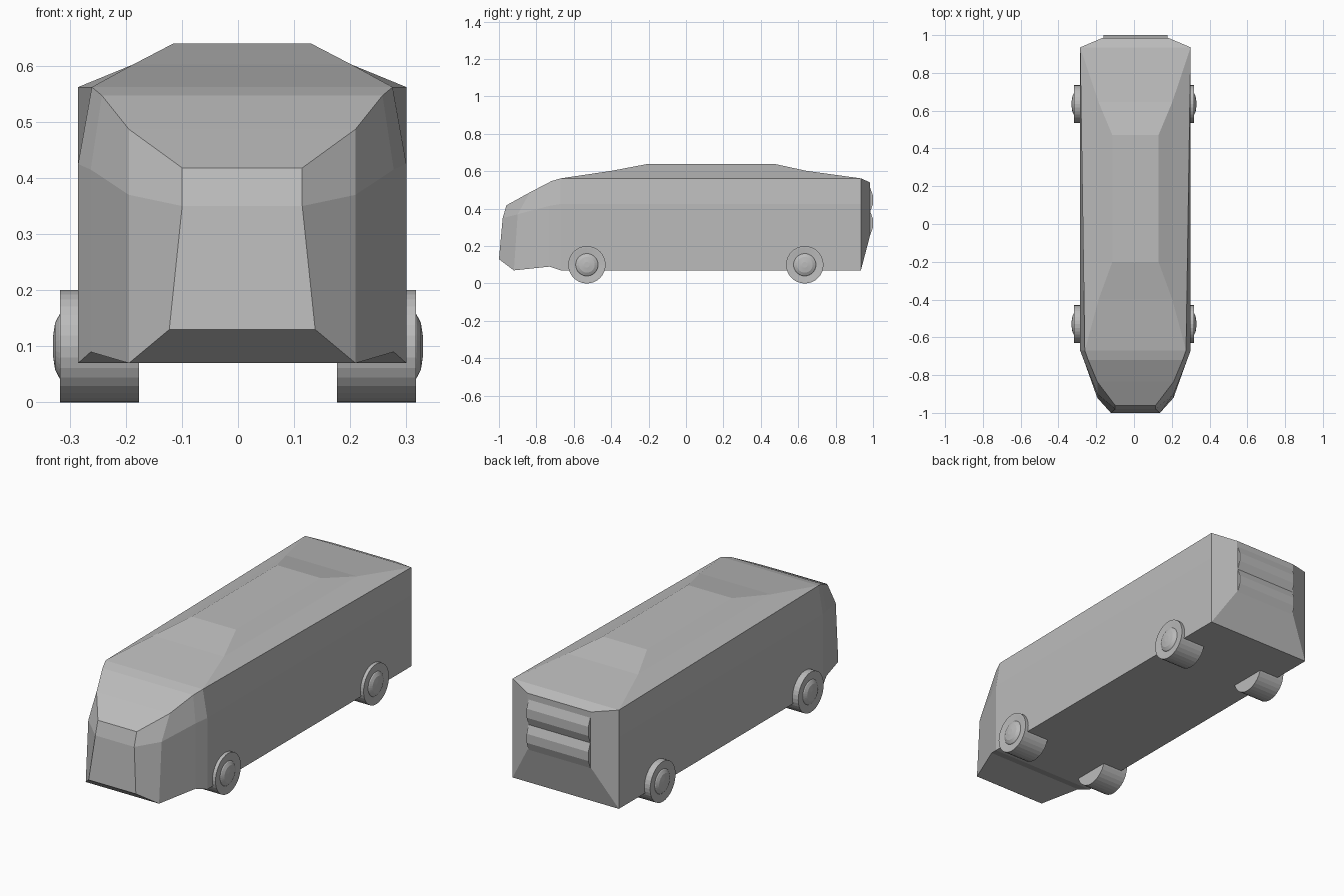
import bpy, bmesh, math

if "Cube" in bpy.data.objects:
    bpy.data.objects.remove(bpy.data.objects["Cube"])

grey = bpy.data.materials.new("body grey")
grey.diffuse_color = (0.5, 0.5, 0.5, 1)
grey.use_nodes = True
grey.node_tree.nodes["Principled BSDF"].inputs["Base Color"].default_value = grey.diffuse_color
CX = 0.0075  # the shell sits slightly right of the wheels


def finish(bm, name):
    bmesh.ops.recalc_face_normals(bm, faces=bm.faces)
    me = bpy.data.meshes.new(name)
    bm.to_mesh(me)
    bm.free()
    me.materials.append(grey)
    ob = bpy.data.objects.new(name, me)
    bpy.context.collection.objects.link(ob)
    return ob


def lathe_x(name, profile, x_sign, y, z, n=32):
    """Revolve (x, radius) pairs around an axis parallel to x."""
    bm = bmesh.new()
    rings = []
    for x, r in profile:
        rings.append([bm.verts.new((x_sign * x,
                                    y + r * math.cos(2 * math.pi * i / n),
                                    z + r * math.sin(2 * math.pi * i / n)))
                      for i in range(n)])
    for a, b in zip(rings, rings[1:]):
        for i in range(n):
            j = (i + 1) % n
            bm.faces.new((a[i], a[j], b[j], b[i]))
    bm.faces.new(rings[0])
    bm.faces.new(rings[-1])
    return finish(bm, name)


# Body shell: half sections (bottom, middle, top), nose to tail, mirrored in x
sections = [
    [(0.130, -1.00, 0.13), (0.107, -0.98, 0.35), (0.107, -0.96, 0.418)],
    [(0.202, -0.92, 0.07), (0.202, -0.90, 0.37), (0.202, -0.835, 0.487)],
    [(0.270, -0.73, 0.09), (0.270, -0.73, 0.415), (0.250, -0.72, 0.547)],
    [(0.2925, -0.67, 0.07), (0.2925, -0.67, 0.425), (0.268, -0.67, 0.562)],
    [(0.2925, 0.935, 0.07), (0.2925, 0.935, 0.425), (0.2925, 0.935, 0.562)],
    [(0.175, 0.985, 0.26), (0.175, 0.985, 0.40), (0.175, 0.985, 0.54)],
]
bm = bmesh.new()
rings = []
for sec in sections:
    right = [bm.verts.new((CX + x, y, z)) for x, y, z in sec]
    left = [bm.verts.new((CX - x, y, z)) for x, y, z in reversed(sec)]
    rings.append(right + left)
for i, (a, b) in enumerate(zip(rings, rings[1:])):
    for k in range(6):
        if i == 3 and k == 2:
            continue  # opening closed by the raised roof
        j = (k + 1) % 6
        bm.faces.new((a[k], a[j], b[j], b[k]))
for r in (rings[0], rings[-1]):
    bm.faces.new((r[0], r[1], r[4], r[5]))
    bm.faces.new((r[1], r[2], r[3], r[4]))

# Raised roof in two tapering steps
loop = [rings[3][2], rings[3][3], rings[4][3], rings[4][2]]
for hx, y0, y1, z in ((0.195, -0.40, 0.645, 0.602), (0.122, -0.20, 0.47, 0.64)):
    new = [bm.verts.new((CX + x, y, z))
           for x, y in ((hx, y0), (-hx, y0), (-hx, y1), (hx, y1))]
    for k in range(4):
        j = (k + 1) % 4
        bm.faces.new((loop[k], loop[j], new[j], new[k]))
    loop = new
bm.faces.new(loop)
finish(bm, "body_shell")

# Two horizontal louvres on the tail
for i, z in enumerate((0.385, 0.26)):
    bm = bmesh.new()
    prof = [(0.975, z), (0.985, z), (1.0, z + 0.04), (1.0, z + 0.085),
            (0.985, z + 0.125), (0.975, z + 0.125)]
    ends = [[bm.verts.new((CX + s * 0.17, y, zz)) for y, zz in prof] for s in (-1, 1)]
    for k in range(6):
        j = (k + 1) % 6
        bm.faces.new((ends[0][k], ends[0][j], ends[1][j], ends[1][k]))
    for e in ends:
        bm.faces.new(e)
    finish(bm, f"rear_louvre_{i + 1}")

# Wheels with a shallow dish and a domed hub
wheel = [(0.176, 0.1), (0.317, 0.1), (0.317, 0.092), (0.314, 0.06),
         (0.318, 0.057), (0.326, 0.042), (0.33, 0.015)]
for label, y in (("front", -0.53), ("rear", 0.635)):
    for side, s in (("left", -1), ("right", 1)):
        lathe_x(f"{label}_{side}_wheel", wheel, s, y, 0.1)
